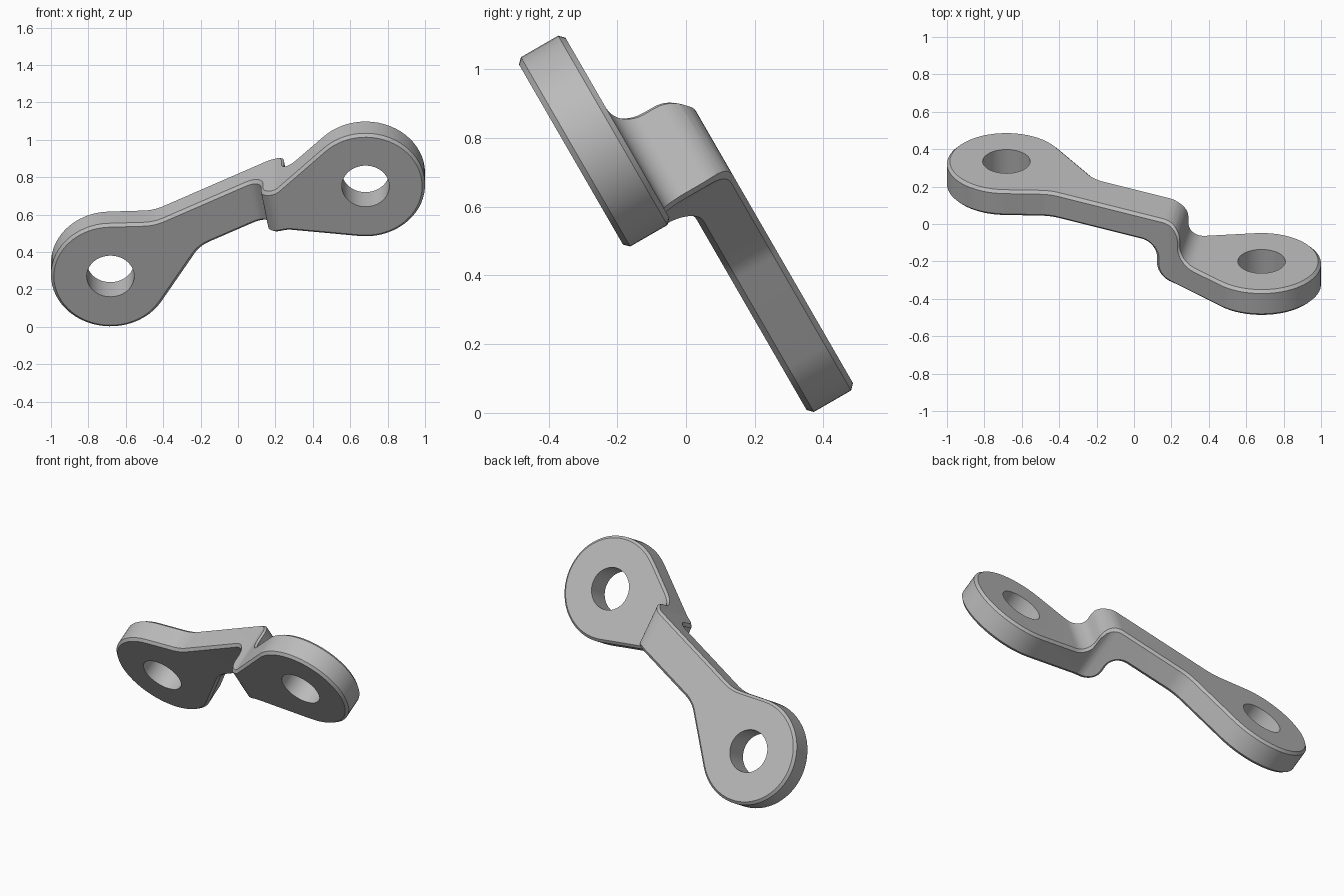
import bpy
import bmesh
from math import sin, cos, radians, tan
from mathutils import Vector, Matrix

cube = bpy.data.objects.get("Cube")
if cube:
    bpy.data.objects.remove(cube)

EYE = Vector((0.682, 0.342))      # left eye centre in the plate plane
EYE_R, HOLE_R = 0.318, 0.127
OUTER, INNER = 0.189, 0.033       # plate face offsets from the mid plane
STEP = 0.2325                     # middle of the offset step
TILT = radians(10)                # lean of the fold line
CHAMFER = 0.0155


def arc(centre, r, a0, a1, n):
    return [Vector((centre[0] + r * cos(radians(a0 + (a1 - a0) * i / n)),
                    centre[1] + r * sin(radians(a0 + (a1 - a0) * i / n))))
            for i in range(n + 1)]


def fillet(prev, corner, nxt, r, n=8):
    """Round a corner between two straight runs."""
    a, b = (prev - corner).normalized(), (nxt - corner).normalized()
    half = a.angle(b) / 2
    centre = corner + (a + b).normalized() * (r / sin(half))
    p, q = (corner + d * (r / tan(half)) - centre for d in (a, b))
    return [centre + p.lerp(q, i / n).normalized() * r for i in range(n + 1)]


def prism(name, base, offset):
    """Closed solid swept from a 3D polygon along an offset."""
    bm = bmesh.new()
    low = [bm.verts.new(p) for p in base]
    high = [bm.verts.new(p + offset) for p in base]
    bm.faces.new(low[::-1])
    bm.faces.new(high)
    for i in range(len(base)):
        bm.faces.new((low[i - 1], low[i], high[i], high[i - 1]))
    bmesh.ops.recalc_face_normals(bm, faces=bm.faces[:])
    mesh = bpy.data.meshes.new(name)
    bm.to_mesh(mesh)
    bm.free()
    obj = bpy.data.objects.new(name, mesh)
    bpy.context.collection.objects.link(obj)
    return obj


def upright_cutter(name, points):
    obj = prism(name, [p.to_3d() - Vector((0, 0, 1)) for p in points], Vector((0, 0, 2)))
    obj.hide_render = True
    return obj


# Side profile with the S-shaped step, mirrored through its middle
back = [Vector((-2.5, OUTER))]
back += arc((0.2, OUTER - 0.1), 0.1, 90, 0, 10)
back += arc((0.386, 0.053), 0.086, 180, 270, 10)
back += [Vector((2.5, -INNER))]
profile = back + [Vector((2 * STEP - p.x, -p.y)) for p in back]
fold = Vector((-sin(TILT), cos(TILT), 0))
base = [Vector((p.x * cos(TILT), p.x * sin(TILT), -p.y)) - fold * 1.5 for p in profile]
link = prism("offset_link", base, fold * 3)

# Plan outline: two round eyes joined by a narrow bar
right_eye = arc(-EYE, EYE_R, 92, 328, 40)
left_eye = arc(EYE, EYE_R, 264, 495, 40)
low_right, low_left = Vector((-0.204, -0.162)), Vector((0.255, 0.0675))
top_left, top_right = Vector((0.2, 0.31)), Vector((-0.45, -0.016))
outline = right_eye + fillet(right_eye[-1], low_right, low_left, 0.2)
outline += fillet(low_right, low_left, left_eye[0], 0.1, 4)
outline += left_eye + fillet(left_eye[-1], top_left, top_right, 0.12, 4)
outline += fillet(top_left, top_right, right_eye[0], 0.25)
cutters = [upright_cutter("outline_cutter", outline)]

# Pin holes
for name, centre in (("left_hole", EYE), ("right_hole", -EYE)):
    cutters.append(upright_cutter(name, arc(centre, HOLE_R, 0, 360, 48)[:-1]))

# Trim to the outline, chamfer the rim, then bore the holes
for i, cutter in enumerate(cutters):
    mod = link.modifiers.new(cutter.name, "BOOLEAN")
    mod.operation = "DIFFERENCE" if i else "INTERSECT"
    mod.solver = "EXACT"
    mod.object = cutter
    if i == 0:
        bev = link.modifiers.new("chamfer", "BEVEL")
        bev.width, bev.segments = CHAMFER, 1
        bev.limit_method, bev.angle_limit = "ANGLE", radians(50)
        bev.use_clamp_overlap = False

bpy.context.view_layer.objects.active = link
link.select_set(True)
for name in [m.name for m in link.modifiers]:
    bpy.ops.object.modifier_apply(modifier=name)
for cutter in cutters:
    bpy.data.objects.remove(cutter)

# Lean the link back and lift it to the ground plane
link.data.transform(Matrix.Translation((0, 0, 0.55)) @ Matrix.Rotation(radians(120), 4, "X"))

# Plain grey metal
grey = bpy.data.materials.new("grey_metal")
grey.use_nodes = True
colour = (0.5, 0.5, 0.5, 1)
grey.diffuse_color = colour
grey.node_tree.nodes["Principled BSDF"].inputs["Base Color"].default_value = colour
link.data.materials.clear()
link.data.materials.append(grey)

bpy.ops.object.shade_smooth_by_angle(angle=radians(25))
